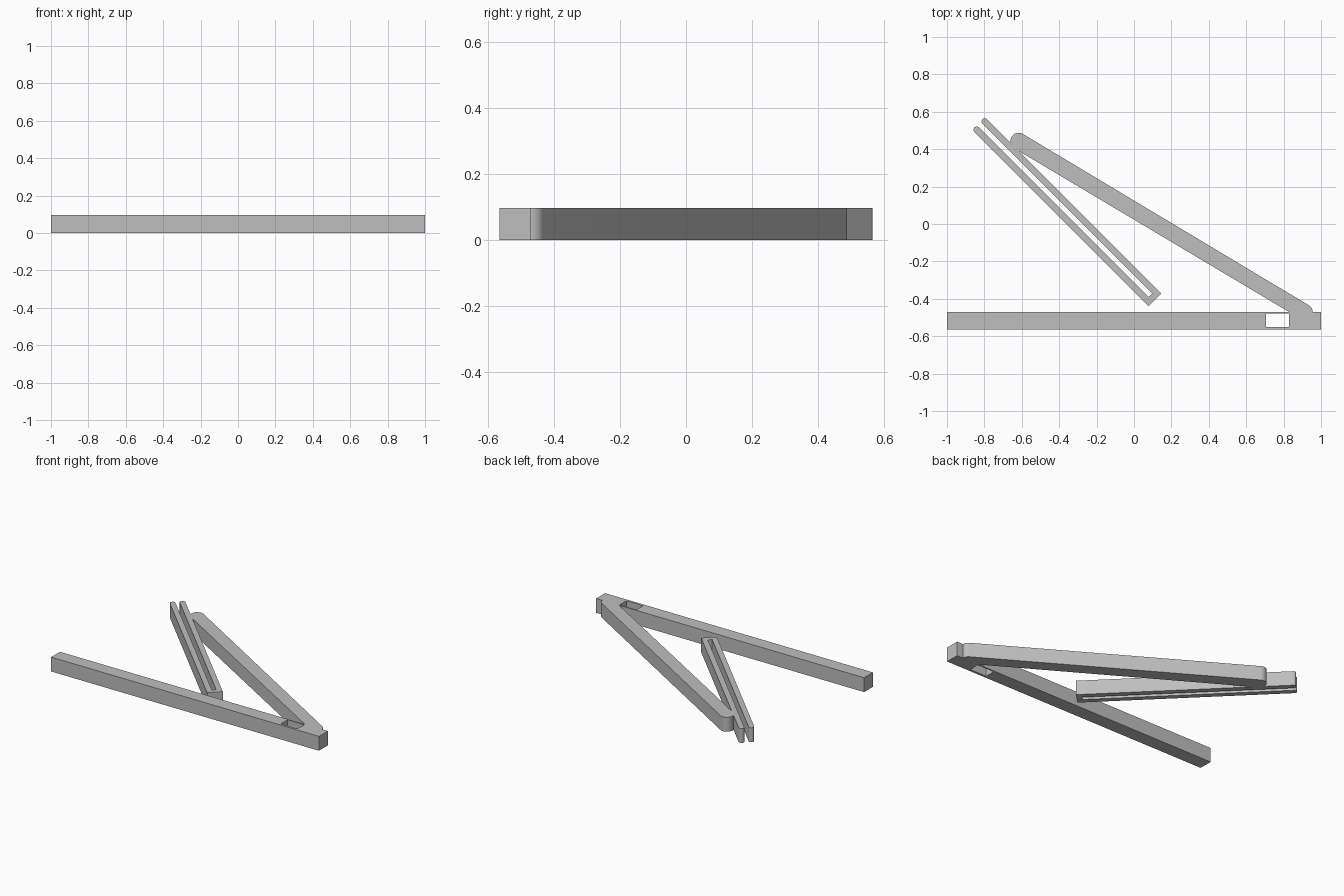
import bpy, bmesh
from math import cos, sin, radians, sqrt

cube = bpy.data.objects.get("Cube")
if cube:
    bpy.data.objects.remove(cube)

HEIGHT = 0.097

grey = bpy.data.materials.new("plain grey")
grey.use_nodes = True
colour = (0.52, 0.52, 0.52, 1)
grey.diffuse_color = colour
grey.node_tree.nodes["Principled BSDF"].inputs["Base Color"].default_value = colour


def arc(cx, cy, r, start, end, steps=12):
    angles = [radians(start + (end - start) * i / steps) for i in range(steps + 1)]
    return [(cx + r * cos(a), cy + r * sin(a)) for a in angles]


def rect(x0, x1, y0, y1):
    return [(x0, y0), (x1, y0), (x1, y1), (x0, y1)]


def plate(name, *outlines):
    """Extrude closed outlines upward; inner outlines become holes."""
    curve = bpy.data.curves.new(name + "_profile", "CURVE")
    curve.dimensions = "2D"
    curve.fill_mode = "BOTH"
    curve.extrude = HEIGHT / 2
    for outline in outlines:
        spline = curve.splines.new("POLY")
        spline.points.add(len(outline) - 1)
        for point, (x, y) in zip(spline.points, outline):
            point.co = (x, y, 0, 1)
        spline.use_cyclic_u = True
    helper = bpy.data.objects.new(name + "_helper", curve)
    bpy.context.collection.objects.link(helper)
    bpy.context.view_layer.update()
    evaluated = helper.evaluated_get(bpy.context.evaluated_depsgraph_get())
    mesh = bpy.data.meshes.new_from_object(evaluated)
    bpy.data.objects.remove(helper)

    # Weld the caps to the walls and stand the part on the ground
    bm = bmesh.new()
    bm.from_mesh(mesh)
    bmesh.ops.remove_doubles(bm, verts=bm.verts, dist=0.0001)
    bmesh.ops.translate(bm, verts=bm.verts, vec=(0, 0, HEIGHT / 2))
    bmesh.ops.recalc_face_normals(bm, faces=bm.faces)
    bm.to_mesh(mesh)
    bm.free()
    mesh.name = name
    mesh.materials.clear()
    mesh.materials.append(grey)
    part = bpy.data.objects.new(name, mesh)
    bpy.context.collection.objects.link(part)
    bpy.ops.object.select_all(action="DESELECT")
    part.select_set(True)
    bpy.context.view_layer.objects.active = part
    bpy.ops.object.shade_smooth_by_angle(angle=radians(35))


# Long base bar with a through slot beside the hinge
plate("base_bar", rect(-1, 1, -0.565, -0.471), rect(0.705, 0.83, -0.55, -0.479))

# Diagonal brace with rounded ends, meeting the bar and the fork flush
plate("diagonal_brace",
      [(0.83, -0.471)]
      + arc(0.912, -0.471, 0.043, 0, 59)
      + arc(-0.617, 0.445, 0.043, 59, 180)
      + [(-0.66, 0.435), (-0.614, 0.389)])

# Two-pronged fork, laid out along its length (u) and across it (v)
TIP, END, GAP_END = -0.951, 0.366, 0.331
LOW, HIGH, PRONG = -0.256, -0.159, 0.035
r = PRONG / 2
fork = ([(END, LOW), (END, HIGH)]
        + arc(TIP, HIGH - r, r, 90, 270)
        + [(GAP_END, HIGH - PRONG), (GAP_END, LOW + PRONG)]
        + arc(TIP, LOW + r, r, 90, 270))
plate("fork", [((u + v) / sqrt(2), (v - u) / sqrt(2)) for u, v in fork])
